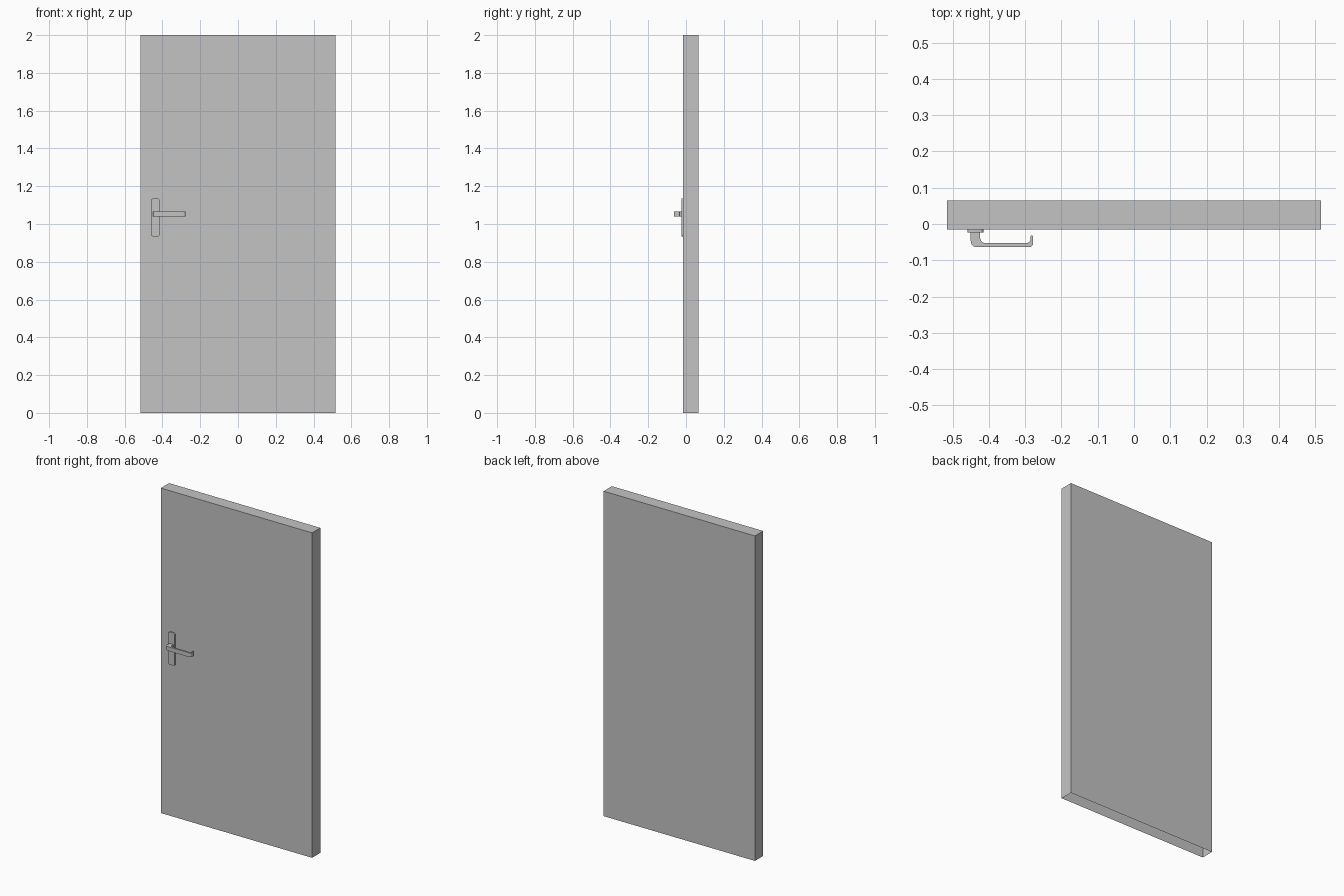
import bpy, bmesh, math
from mathutils import Vector

if "Cube" in bpy.data.objects:
    bpy.data.objects.remove(bpy.data.objects["Cube"], do_unlink=True)

grey = bpy.data.materials.new("plain grey")
colour = (0.55, 0.55, 0.55, 1)
grey.diffuse_color = colour
grey.use_nodes = True
grey.node_tree.nodes["Principled BSDF"].inputs["Base Color"].default_value = colour


def add_object(name, bm):
    mesh = bpy.data.meshes.new(name)
    bm.normal_update()
    bm.to_mesh(mesh)
    bm.free()
    mesh.materials.append(grey)
    obj = bpy.data.objects.new(name, mesh)
    bpy.context.collection.objects.link(obj)
    return obj


def rounded(corners, steps=6):
    """Outline from (u, v, radius) corners, each replaced by an arc."""
    pts = []
    for i, (u, v, r) in enumerate(corners):
        p = Vector((u, v))
        if r == 0:
            pts.append(p)
            continue
        a = (Vector(corners[i - 1][:2]) - p).normalized()
        b = (Vector(corners[(i + 1) % len(corners)][:2]) - p).normalized()
        for k in range(steps + 1):
            t = k / steps * math.pi / 2
            pts.append(p + r * (a * (1 - math.sin(t)) + b * (1 - math.cos(t))))
    return pts


def extrude_outline(name, points, offset):
    """Closed prism from 3D outline points, smooth on its rounded edges."""
    bm = bmesh.new()
    face = bm.faces.new([bm.verts.new(p) for p in points])
    ext = bmesh.ops.extrude_face_region(bm, geom=[face], use_keep_orig=True)
    moved = [g for g in ext["geom"] if isinstance(g, bmesh.types.BMVert)]
    bmesh.ops.translate(bm, verts=moved, vec=offset)
    bmesh.ops.recalc_face_normals(bm, faces=bm.faces)
    obj = add_object(name, bm)
    bpy.ops.object.select_all(action="DESELECT")
    obj.select_set(True)
    bpy.context.view_layer.objects.active = obj
    bpy.ops.object.shade_smooth_by_angle(angle=math.radians(30))
    return obj


# Door panel: a hollow shell, open underneath
bm = bmesh.new()
bmesh.ops.create_cube(bm, size=1)
bmesh.ops.scale(bm, verts=bm.verts, vec=(1.03, 0.08, 2))
bmesh.ops.translate(bm, verts=bm.verts, vec=(0, 0.025, 1))
bm.normal_update()
bmesh.ops.delete(bm, geom=[f for f in bm.faces if f.normal.z < -0.5], context="FACES_ONLY")
add_object("door_panel", bm)

# Backplate with rounded corners
left, right, low, high, r = -0.459, -0.415, 0.934, 1.135, 0.01
plate = rounded([(left, low, r), (right, low, r), (right, high, r), (left, high, r)])
extrude_outline("handle_backplate", [(u, -0.015, v) for u, v in plate], (0, -0.008, 0))

# Lever: neck, grip and returned tip as one bent profile
lever = rounded([
    (-0.45, -0.022, 0), (-0.45, -0.064, 0.017), (-0.278, -0.064, 0.011),
    (-0.278, -0.032, 0.003), (-0.285, -0.032, 0.003), (-0.285, -0.053, 0.012),
    (-0.424, -0.053, 0.015), (-0.424, -0.022, 0),
])
extrude_outline("lever_handle", [(u, v, 1.039) for u, v in lever], (0, 0, 0.026))
